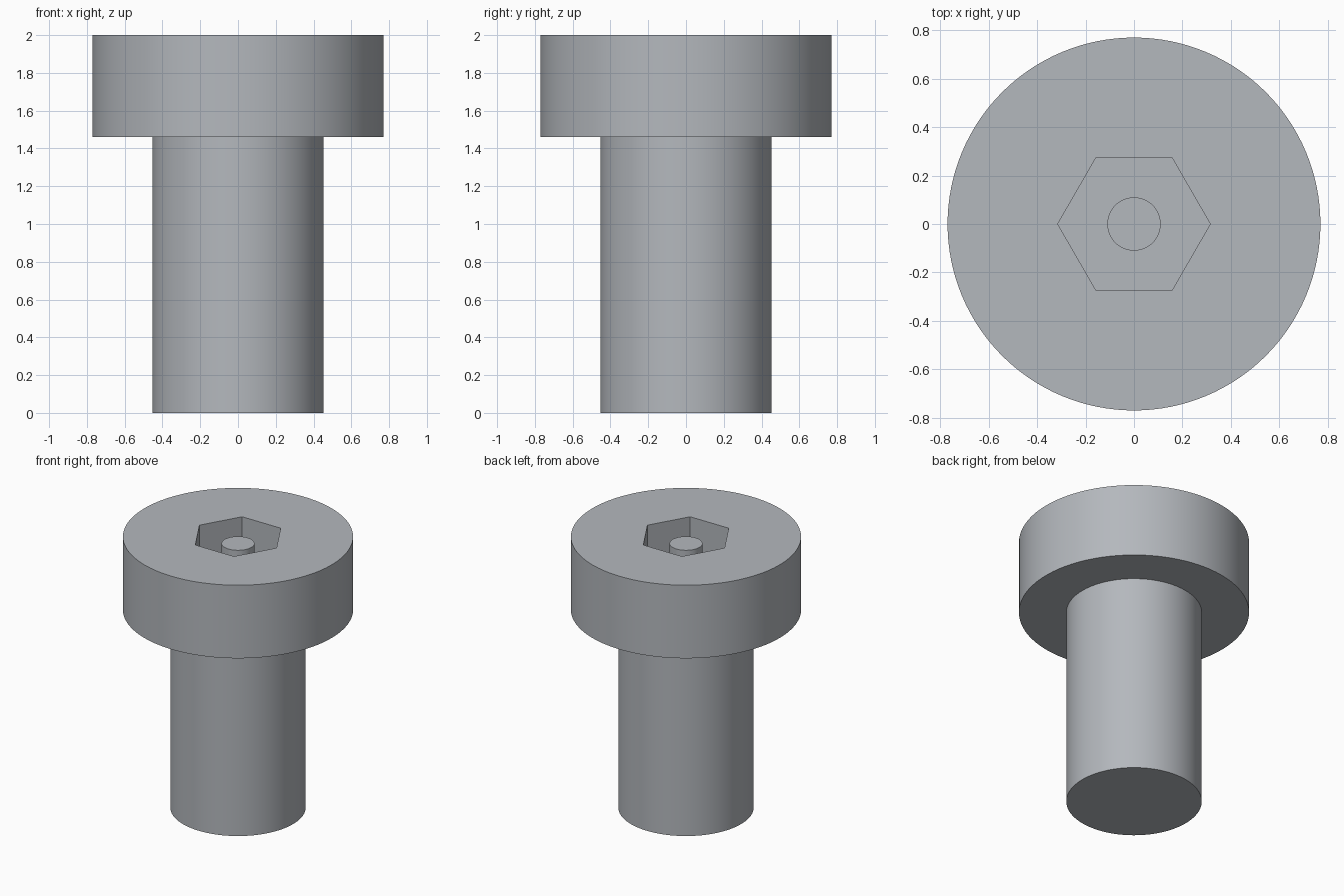
import bpy, math

if "Cube" in bpy.data.objects:
    bpy.data.objects.remove(bpy.data.objects["Cube"])

SIDES = 128
HEAD_R, SHANK_R, PIN_R, HEX_R = 0.77, 0.453, 0.11, 0.315
HEAD_Z, TOP_Z, PIN_TOP, FLOOR_Z = 1.46, 2.0, 1.95, 1.66

steel = bpy.data.materials.new("grey steel")
steel.diffuse_color = (0.456, 0.479, 0.509, 1.0)
steel.use_nodes = True
steel.node_tree.nodes["Principled BSDF"].inputs["Base Color"].default_value = steel.diffuse_color


def activate(obj):
    bpy.ops.object.select_all(action='DESELECT')
    obj.select_set(True)
    bpy.context.view_layer.objects.active = obj


def finish(obj):
    activate(obj)
    bpy.ops.object.shade_smooth_by_angle(angle=math.radians(30))


def lathe(name, profile, sides):
    """Closed solid of revolution from (radius, z) points, bottom to top."""
    verts = [(r * math.cos(2 * math.pi * i / sides),
              r * math.sin(2 * math.pi * i / sides), z)
             for r, z in profile for i in range(sides)]
    faces = [list(reversed(range(sides)))]
    for k in range(len(profile) - 1):
        a, b = k * sides, (k + 1) * sides
        for i in range(sides):
            j = (i + 1) % sides
            faces.append([a + i, a + j, b + j, b + i])
    faces.append(list(range(len(verts) - sides, len(verts))))
    mesh = bpy.data.meshes.new(name)
    mesh.from_pydata(verts, [], faces)
    mesh.materials.append(steel)
    obj = bpy.data.objects.new(name, mesh)
    bpy.context.collection.objects.link(obj)
    return obj


# Bolt body: shank and wide flat head as one turned solid
body = lathe("bolt_body", [(SHANK_R, 0), (SHANK_R, HEAD_Z),
                           (HEAD_R, HEAD_Z), (HEAD_R, TOP_Z)], SIDES)

# Hexagonal socket cut into the head
cutter = lathe("socket_cutter", [(HEX_R, FLOOR_Z), (HEX_R, TOP_Z + 0.2)], 6)
cutter.hide_render = True
cut = body.modifiers.new("hex_socket", 'BOOLEAN')
cut.operation = 'DIFFERENCE'
cut.solver = 'EXACT'
cut.object = cutter
activate(body)
bpy.ops.object.modifier_apply(modifier=cut.name)
bpy.data.objects.remove(cutter, do_unlink=True)
finish(body)

# Security pin standing on the socket floor
pin = lathe("socket_pin", [(PIN_R, FLOOR_Z), (PIN_R, PIN_TOP)], 64)
finish(pin)
